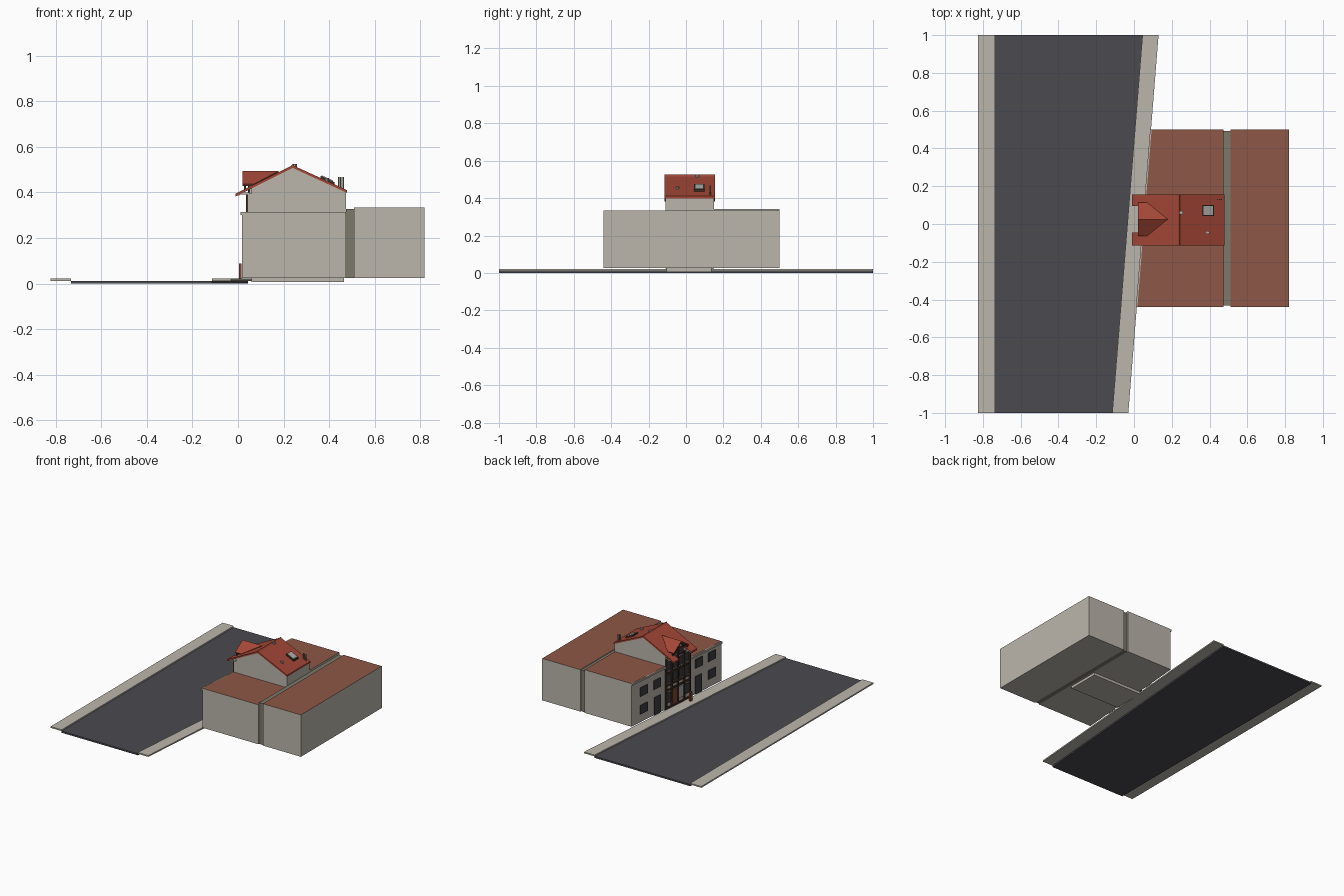
import bpy, bmesh, math
from mathutils import Vector

cube = bpy.data.objects.get("Cube")
if cube:
    bpy.data.objects.remove(cube)


def material(name, r, g, b):
    m = bpy.data.materials.new(name)
    m.use_nodes = True
    m.diffuse_color = (r, g, b, 1)
    m.node_tree.nodes["Principled BSDF"].inputs["Base Color"].default_value = (r, g, b, 1)
    return m


PLASTER = material("plaster", .50, .47, .41)
ASPHALT = material("asphalt", .07, .068, .08)
FLAT = material("flat_roof_brown", .27, .095, .062)
TILE = material("roof_tile", .36, .062, .036)
JOINT = material("joint_grey", .20, .19, .145)
TIMBER = material("dark_timber", .055, .03, .02)
GLASS = material("dark_glass", .05, .05, .058)
PANE = material("pale_metal", .42, .42, .41)
WOOD = material("red_wood", .22, .06, .03)


def prism(name, pts, axis, lo, hi, mat, top=None):
    """Extrude a 2D outline along an axis; top optionally colours upward faces."""
    def place(p, t):
        return (p[0], t, p[1]) if axis == "y" else (t, *p) if axis == "x" else (*p, t)
    bm = bmesh.new()
    a = [bm.verts.new(place(p, lo)) for p in pts]
    b = [bm.verts.new(place(p, hi)) for p in pts]
    bm.faces.new(a)
    bm.faces.new(b)
    n = len(pts)
    for i in range(n):
        bm.faces.new((a[i], a[(i + 1) % n], b[(i + 1) % n], b[i]))
    bmesh.ops.recalc_face_normals(bm, faces=bm.faces)
    if top:
        for f in bm.faces:
            f.material_index = int(f.normal.z > .9)
    me = bpy.data.meshes.new(name)
    bm.to_mesh(me)
    bm.free()
    me.materials.append(mat)
    if top:
        me.materials.append(top)
    ob = bpy.data.objects.new(name, me)
    bpy.context.collection.objects.link(ob)
    return ob


def box(name, x, y, z, mat, top=None):
    return prism(name, [(x[0], y[0]), (x[1], y[0]), (x[1], y[1]), (x[0], y[1])], "z", *z, mat, top)


def front(y):
    """Position of the skewed street facade."""
    return .018 + .08 * (y + .44)


def block(name, y, back, z, mat, top=None):
    pts = [(front(y[0]), y[0]), (back, y[0]), (back, y[1]), (front(y[1]), y[1])]
    return prism(name, pts, "z", *z, mat, top)


def plate(name, y, z, mat, depth=.006):
    pts = [(front(v) - d, v) for v, d in
           ((y[0], depth), (y[0], -.002), (y[1], -.002), (y[1], depth))]
    return prism(name, pts, "z", *z, mat)


# Street and pavements
prism("road", [(-.735, -1), (-.115, -1), (.045, 1), (-.735, 1)], "z", 0, .012, ASPHALT)
prism("house_pavement", [(-.115, -1), (-.03, -1), (.13, 1), (.045, 1)], "z", .011, .021, PLASTER)
box("far_pavement", (-.825, -.735), (-1, 1), (.012, .022), PLASTER)

# Building blocks with flat roofs
box("rear_block", (.51, .82), (-.44, .5), (.025, .333), PLASTER, FLAT)
box("joint_strip", (.475, .51), (-.432, .492), (.025, .328), JOINT)
block("right_wing", (-.44, -.11), .475, (.025, .315), PLASTER, FLAT)
block("left_wing", (.15, .5), .475, (.025, .342), PLASTER, FLAT)
box("foundation", (.06, .465), (-.105, .135), (.006, .025), PLASTER)
plate("right_cornice", (-.44, -.11), (.301, .314), PLASTER, .008)
plate("left_cornice", (.15, .5), (.328, .341), PLASTER, .008)

# Centre house and its gable top
block("centre_house", (-.11, .15), .475, (.025, .395), PLASTER)
prism("house_gable", [(.06, .39), (.475, .39), (.475, .403), (.24, .508), (.06, .423)],
      "y", -.11, .15, PLASTER)

# Main roof: the street slope is cut back around the dormer
RIDGE_X, RIDGE_Z, THICK = .24, .52, .012


def street_slope(x):
    return RIDGE_Z - .5 * (RIDGE_X - x)


for name, x, y in (("right", -.01, (-.115, -.045)), ("middle", .05, (-.045, .095)),
                   ("left", -.01, (.095, .155))):
    prism("street_roof_" + name, [(x, street_slope(x)), (RIDGE_X, RIDGE_Z),
          (RIDGE_X, RIDGE_Z - THICK), (x, street_slope(x) - THICK)], "y", *y, TILE)
prism("rear_roof", [(RIDGE_X, RIDGE_Z), (.48, .41), (.48, .398), (RIDGE_X, RIDGE_Z - THICK)],
      "y", -.115, .155, TILE)
prism("ridge_cap", [(.23, .514), (.24, .525), (.25, .514)], "y", -.115, .155, TILE)
for name, y in (("right", (-.11, -.045)), ("left", (.095, .15))):
    box("gutter_" + name, (-.008, .006), y, (.387, .394), PANE)
    box("eave_soffit_" + name, (.006, .05), y, (.392, .399), PLASTER)

# Dormer wall, two roof slopes meeting the main roof, and its timber
MID = .025
prism("dormer_wall", [(-.045, .39), (.095, .39), (.095, .447), (MID, .48), (-.045, .447)],
      "x", .05, .1, PLASTER)
for name, side in (("right", -1), ("left", 1)):
    eave = MID + side * .088
    bm = bmesh.new()
    low = [bm.verts.new(p) for p in ((.02, eave, .437), (.07, eave, .437),
                                     (.178, MID, .494), (.02, MID, .494))]
    bm.faces.new(low)
    bmesh.ops.recalc_face_normals(bm, faces=bm.faces)
    me = bpy.data.meshes.new("dormer_roof_" + name)
    bm.to_mesh(me)
    bm.free()
    me.materials.append(TILE)
    ob = bpy.data.objects.new("dormer_roof_" + name, me)
    bpy.context.collection.objects.link(ob)
    solid = ob.modifiers.new("thickness", "SOLIDIFY")
    solid.thickness = .009
    solid.offset = -1 if me.polygons[0].normal.z > 0 else 1
    prism("dormer_rafter_" + name, [(eave, .428), (MID, .485), (MID, .47), (eave, .413)],
          "x", .026, .036, TIMBER)
prism("dormer_king_post", [(MID - .006, .39), (MID + .006, .39), (MID + .006, .478),
                           (MID - .006, .478)], "x", .044, .052, TIMBER)
box("dormer_tie_beam", (.044, .052), (-.045, .095), (.425, .435), TIMBER)
for y in (-.01, .06):
    box("dormer_window", (.046, .052), (y - .02, y + .02), (.397, .423), GLASS)

# Timber frame on the centre facade
for y in (-.104, -.045, .02, .085, .144):
    plate("timber_post", (y - .006, y + .006), (.025, .394), TIMBER, .009)
for z in (.03, .16, .195, .285, .385):
    plate("timber_rail", (-.11, .15), (z - .006, z + .006), TIMBER, .0085)
for y in (-.0745, -.0125, .0525, .1145):
    plate("upper_window", (y - .018, y + .018), (.21, .272), GLASS)
    plate("attic_window", (y - .018, y + .018), (.302, .365), GLASS)
for y in (-.0745, .1145):
    plate("shop_window", (y - .02, y + .02), (.065, .14), GLASS)
plate("shop_door", (.03, .075), (.026, .145), WOOD)
plate("shop_pane", (-.036, .012), (.06, .145), PANE)
box("street_post", (.004, .016), (-.08, -.06), (.021, .087), WOOD)

# Wing windows and doors
for y in (.375, .235, -.2, -.335):
    plate("wing_window", (y - .037, y + .037), (.215, .28), GLASS)
for y in (.375, -.335):
    plate("wing_window", (y - .037, y + .037), (.085, .15), GLASS)
for y in (.235, -.195):
    plate("wing_door", (y - .033, y + .033), (.026, .155), GLASS)

# Skylight and vents on the roof
def rear_z(x):
    return RIDGE_Z - (x - RIDGE_X) * .11 / .24


for name, x0, x1, y0, y1, lift, mat in (("skylight_frame", .362, .424, .042, .1, .010, TIMBER),
                                        ("skylight_pane", .368, .418, .048, .094, .014, PANE)):
    prism(name, [(x0, rear_z(x0) - .005), (x1, rear_z(x1) - .005),
                 (x1, rear_z(x1) + lift), (x0, rear_z(x0) + lift)], "y", y0, y1, mat)


def pipe(name, x, y, z0, z1, r, mat):
    ring = [(x + r * math.cos(math.tau * i / 10), y + r * math.sin(math.tau * i / 10))
            for i in range(10)]
    prism(name, ring, "z", z0, z1, mat)


pipe("ridge_vent", .25, .06, .505, .526, .01, PANE)
pipe("slope_vent", .39, -.045, .44, .463, .009, PANE)
for x in (.442, .452, .462):
    pipe("flue", x, .13, .405, .467, .0035, JOINT)
